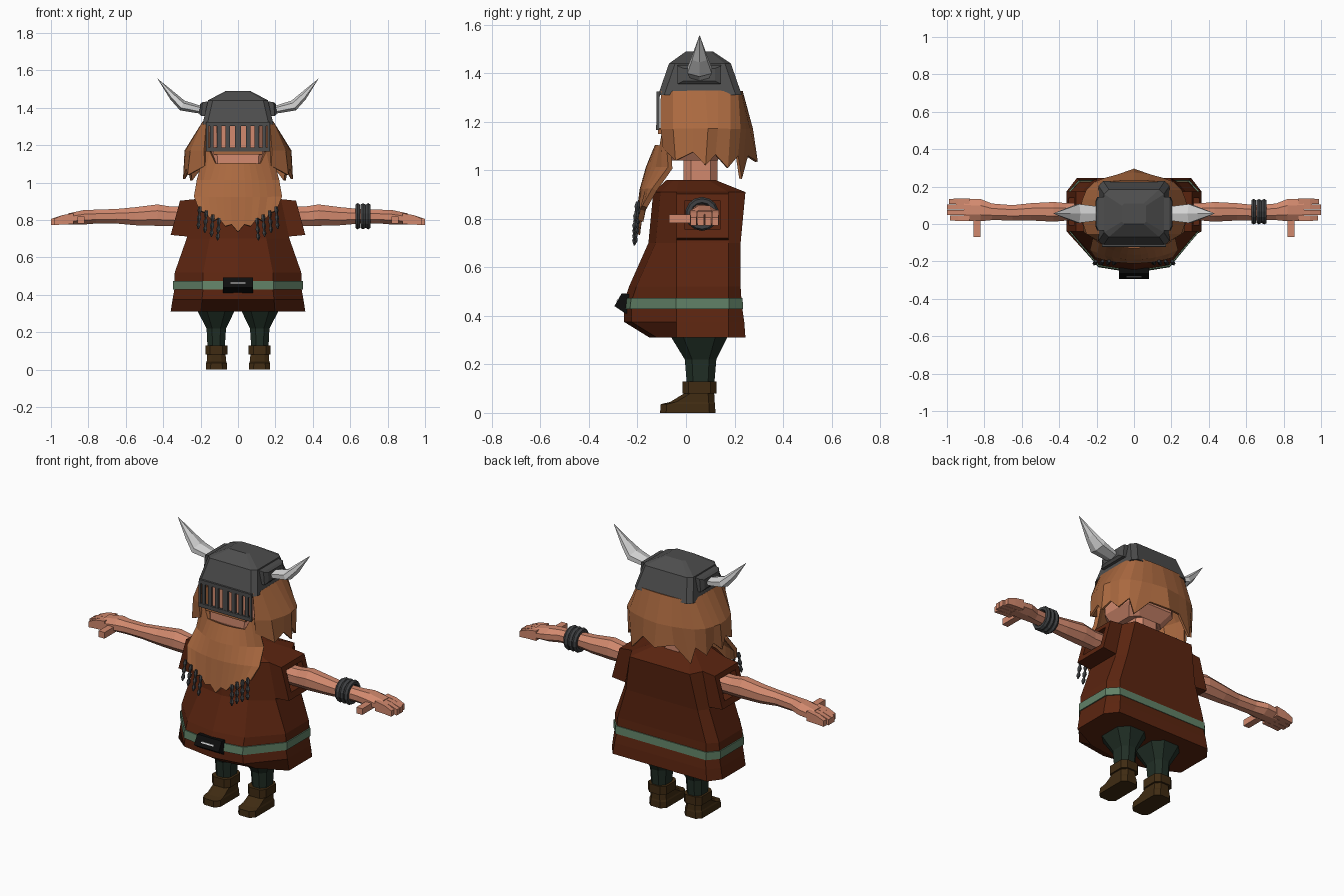
import bpy, bmesh, math
from mathutils import Vector


def material(name, r, g, b):
    m = bpy.data.materials.new(name)
    m.diffuse_color = (r, g, b, 1)
    return m


CLOTH = material("russet cloth", 0.105, 0.018, 0.005)
SKIN = material("skin", 0.64, 0.25, 0.155)
HAIR = material("ginger hair", 0.40, 0.14, 0.05)
STEEL = material("helmet steel", 0.075, 0.075, 0.075)
HORN = material("pale horn", 0.68, 0.68, 0.68)
GREEN = material("belt green", 0.12, 0.22, 0.135)
TROUSER = material("dark green wool", 0.015, 0.028, 0.019)
LEATHER = material("brown leather", 0.05, 0.024, 0.006)
BLACK = material("black", 0.004, 0.004, 0.004)
IRON = material("dark iron", 0.05, 0.053, 0.056)


def finish(name, bm, mat, mirror=False, solid=0):
    bmesh.ops.recalc_face_normals(bm, faces=bm.faces)
    me = bpy.data.meshes.new(name)
    bm.to_mesh(me)
    bm.free()
    me.materials.append(mat)
    ob = bpy.data.objects.new(name, me)
    bpy.context.collection.objects.link(ob)
    if mirror:
        mod = ob.modifiers.new("mirror", 'MIRROR')
        mod.merge_threshold = 0.0005
    if solid:
        mod = ob.modifiers.new("thickness", 'SOLIDIFY')
        mod.thickness = solid
        mod.offset = 0
    return ob


def add_loft(bm, rings, closed=True, caps=True):
    rows = [[bm.verts.new(p) for p in r] for r in rings]
    n = len(rows[0])
    for a, b in zip(rows, rows[1:]):
        for i in range(n if closed else n - 1):
            j = (i + 1) % n
            bm.faces.new((a[i], a[j], b[j], b[i]))
    if closed and caps:
        bm.faces.new(rows[0])
        bm.faces.new(rows[-1])


def loft(name, rings, mat, mirror=False, solid=0, closed=True, caps=True):
    bm = bmesh.new()
    add_loft(bm, rings, closed, caps)
    return finish(name, bm, mat, mirror, solid)


def rect_z(z, x0, x1, y0, y1, c):
    # chamfered rectangle lying flat
    return [(x0 + c, y0, z), (x1 - c, y0, z), (x1, y0 + c, z), (x1, y1 - c, z),
            (x1 - c, y1, z), (x0 + c, y1, z), (x0, y1 - c, z), (x0, y0 + c, z)]


def rect_x(xlow, xtop, y0, y1, z0, z1):
    # upright rectangle facing sideways
    return [(xlow, y0, z0), (xlow, y1, z0), (xtop, y1, z1), (xtop, y0, z1)]


def oval_x(x, y, z, ry, rz, n=8, lean=0):
    pts = []
    for i in range(n):
        a = math.tau * (i + 0.5) / n
        pts.append((x - lean * math.sin(a), y + ry * math.cos(a), z + rz * math.sin(a)))
    return pts


def boxes(name, spans, mat, mirror=False):
    bm = bmesh.new()
    for x0, x1, y0, y1, z0, z1 in spans:
        add_loft(bm, [rect_x(x0, x0, y0, y1, z0, z1), rect_x(x1, x1, y0, y1, z0, z1)])
    return finish(name, bm, mat, mirror)


# Tunic
def body_ring(z, w, yf, yb, grow=0):
    half = [(0.55 * w, yf + 0.03), (w, max(-0.04, yf + 0.05)),
            (w, min(0.175, yb - 0.03)), (0.85 * w, yb)]
    pts = [(0, yf)] + half + [(0, yb)] + [(-x, y) for x, y in reversed(half)]
    return [(x * (1 + grow), 0.04 + (y - 0.04) * (1 + grow), z) for x, y in pts]


loft("tunic", [body_ring(*r) for r in (
    (0.31, 0.36, -0.15, 0.245), (0.375, 0.35, -0.255, 0.24), (0.43, 0.34, -0.255, 0.232),
    (0.475, 0.34, -0.25, 0.228), (0.52, 0.338, -0.235, 0.225), (0.70, 0.275, -0.155, 0.225),
    (0.91, 0.23, -0.135, 0.245), (0.96, 0.12, -0.08, 0.12))], CLOTH)
loft("belt", [body_ring(0.428, 0.342, -0.257, 0.233, g) for g in (-0.02, 0.015)] +
     [body_ring(0.473, 0.342, -0.252, 0.23, g) for g in (0.015, -0.02)], GREEN, caps=False)
loft("sleeve", [rect_x(0.15, 0.15, -0.04, 0.175, 0.70, 0.92),
                rect_x(0.36, 0.31, -0.04, 0.175, 0.72, 0.903),
                rect_x(0.35, 0.317, -0.005, 0.14, 0.755, 0.875),
                rect_x(0.29, 0.29, -0.005, 0.14, 0.755, 0.875)], CLOTH, mirror=True)

# Buckle
buckle = [(-0.295, 0.44), (-0.265, 0.493), (-0.235, 0.49), (-0.235, 0.41), (-0.25, 0.41)]
loft("buckle", [[(x, y, z) for y, z in buckle] for x in (-0.08, 0.08)], BLACK)
slot = [(-0.287, 0.460), (-0.283, 0.467), (-0.276, 0.467), (-0.280, 0.460)]
loft("buckle_slot", [[(x, y, z) for y, z in slot] for x in (-0.04, 0.04)], HORN)

# Arms and hands
loft("arm", [oval_x(*r) for r in (
    (0.26, 0.065, 0.82, 0.05, 0.055), (0.36, 0.065, 0.82, 0.05, 0.056),
    (0.43, 0.065, 0.826, 0.057, 0.062), (0.55, 0.065, 0.82, 0.05, 0.052),
    (0.65, 0.06, 0.82, 0.044, 0.042), (0.76, 0.065, 0.818, 0.048, 0.04),
    (0.82, 0.074, 0.815, 0.064, 0.042), (0.91, 0.077, 0.805, 0.064, 0.032))],
    SKIN, mirror=True)
fingers = bmesh.new()
for k, tip in enumerate((0.985, 1.0, 1.0, 0.99)):
    y = 0.017 + 0.03 * k
    add_loft(fingers, [rect_x(0.88, 0.88, y, y + 0.029, 0.778, 0.836),
                       rect_x(0.94, 0.94, y, y + 0.029, 0.776, 0.826),
                       rect_x(tip, tip, y + 0.001, y + 0.027, 0.772, 0.806)])
finish("fingers", fingers, SKIN, mirror=True)
boxes("thumb", [(0.82, 0.858, -0.07, 0.05, 0.782, 0.818)], SKIN, mirror=True)
for k in range(3):
    bpy.ops.mesh.primitive_torus_add(location=(0.64 + 0.028 * k, 0.066, 0.82),
                                     rotation=(0, math.pi / 2, 0), major_segments=14,
                                     minor_segments=6, major_radius=0.055, minor_radius=0.015)
    bangle = bpy.context.object
    bangle.name = "bangle"
    bangle.data.materials.append(IRON)

# Legs and boots
loft("trouser_leg", [rect_z(*r) for r in (
    (0.10, 0.072, 0.162, 0.005, 0.115, 0.025), (0.22, 0.064, 0.168, -0.005, 0.125, 0.03),
    (0.31, 0.02, 0.215, -0.06, 0.17, 0.05), (0.34, 0.015, 0.22, -0.07, 0.18, 0.05))],
    TROUSER, mirror=True)
loft("boot_cuff", [rect_z(z, 0.057, 0.175, -0.015, 0.126, 0.025) for z in (0.08, 0.13)],
     LEATHER, mirror=True)
loft("boot", [rect_z(*r) for r in (
    (0.0, 0.058, 0.172, -0.107, 0.121, 0.025), (0.036, 0.06, 0.17, -0.104, 0.12, 0.025),
    (0.045, 0.063, 0.167, -0.065, 0.118, 0.025), (0.085, 0.067, 0.165, 0.0, 0.116, 0.025))],
    LEATHER, mirror=True)

# Head and neck
loft("neck", [rect_z(z, -0.075, 0.075, -0.01, 0.13, 0.03) for z in (0.93, 1.08)], SKIN)
loft("head", [rect_z(*r) for r in (
    (1.04, -0.11, 0.11, -0.085, 0.13, 0.04), (1.10, -0.15, 0.15, -0.1, 0.18, 0.04),
    (1.33, -0.155, 0.155, -0.095, 0.19, 0.04))], SKIN)
boxes("moustache", [(-0.13, 0.13, -0.115, -0.08, 1.15, 1.175)], HAIR)

# Hair: top x, y / middle x, y / ragged end x, y, z, going from temple to back
locks = [(.165, -.10, .178, -.10, .175, -.09, 1.09), (.183, -.05, .25, -.05, .265, -.04, 1.04),
         (.183, .02, .275, .03, .272, .03, 1.075), (.183, .08, .28, .09, .288, .08, 1.02),
         (.183, .13, .27, .13, .26, .12, 1.065), (.178, .18, .25, .18, .25, .17, 1.01),
         (.16, .21, .21, .22, .21, .21, 1.06), (.12, .222, .15, .242, .19, .225, .965),
         (.07, .226, .09, .258, .10, .25, 1.06), (0, .228, 0, .27, 0, .29, 1.035)]
loft("hair", [[(p[0], p[1], 1.325) for p in locks], [(p[2], p[3], 1.17) for p in locks],
              [p[4:] for p in locks]], HAIR, mirror=True, solid=0.012, closed=False)


# Beard: sheet bowed around the chin with a ragged lower edge
def beard_row(w, y_mid, y_side, heights):
    n = len(heights) - 1
    return [(w * i / n, y_mid + (y_side - y_mid) * (i / n) ** 2, h)
            for i, h in enumerate(heights)]


loft("beard", [
    beard_row(0.175, -0.118, -0.075, (1.10, 1.10, 1.10, 1.10, 1.10, 1.165, 1.165)),
    beard_row(0.215, -0.155, -0.065, (1.01,) * 7),
    beard_row(0.232, -0.18, -0.13, (0.92,) * 7),
    beard_row(0.205, -0.20, -0.17, (0.735, 0.775, 0.765, 0.81, 0.79, 0.835, 0.85))],
    HAIR, mirror=True, solid=0.022, closed=False)

# Beaded braids on the beard ends
braids = bmesh.new()
for x in (0.10, 0.133, 0.168, 0.203):
    top = 0.78 + 0.6 * (x - 0.1)
    rings = []
    for k, r in enumerate((0.008, 0.012, 0.006, 0.013, 0.006, 0.012, 0.003)):
        rings.append([(x + 0.0015 * k + r * math.cos(math.tau * i / 5),
                       -0.198 - 0.0025 * k + r * math.sin(math.tau * i / 5),
                       top + 0.03 - 0.02 * k) for i in range(5)])
    add_loft(braids, rings)
finish("beard_braids", braids, IRON, mirror=True)

# Helmet, visor and horns
loft("helmet", [rect_z(*r) for r in (
    (1.31, -0.19, 0.19, -0.115, 0.23, 0.025), (1.44, -0.16, 0.16, -0.07, 0.185, 0.025),
    (1.49, -0.065, 0.065, 0.0, 0.11, 0.012))], STEEL)
bars = [(-0.17, 0.17, -0.123, -0.109, 1.165, 1.187), (-0.17, 0.17, -0.121, -0.107, 1.303, 1.325)]
for x, w in ((0, 0.017), (0.055, 0.011), (0.1, 0.011), (0.14, 0.009), (0.165, 0.006)):
    for s in ((1, -1) if x else (1,)):
        bars.append((s * x - w, s * x + w, -0.121, -0.110, 1.18, 1.315))
boxes("visor", bars, STEEL)
loft("horn_mount", [rect_x(0.15, 0.15, -0.035, 0.145, 1.355, 1.435),
                    rect_x(0.197, 0.19, -0.035, 0.145, 1.355, 1.43),
                    rect_x(0.207, 0.202, -0.01, 0.12, 1.368, 1.42)], STEEL, mirror=True)
loft("horn", [oval_x(0.18, 0.056, 1.385, 0.042, 0.02, 6),
              oval_x(0.298, 0.056, 1.412, 0.058, 0.026, 6, 0.012),
              oval_x(0.35, 0.056, 1.463, 0.036, 0.018, 6, 0.012),
              oval_x(0.43, 0.056, 1.555, 0.001, 0.001, 6)], HORN, mirror=True)
